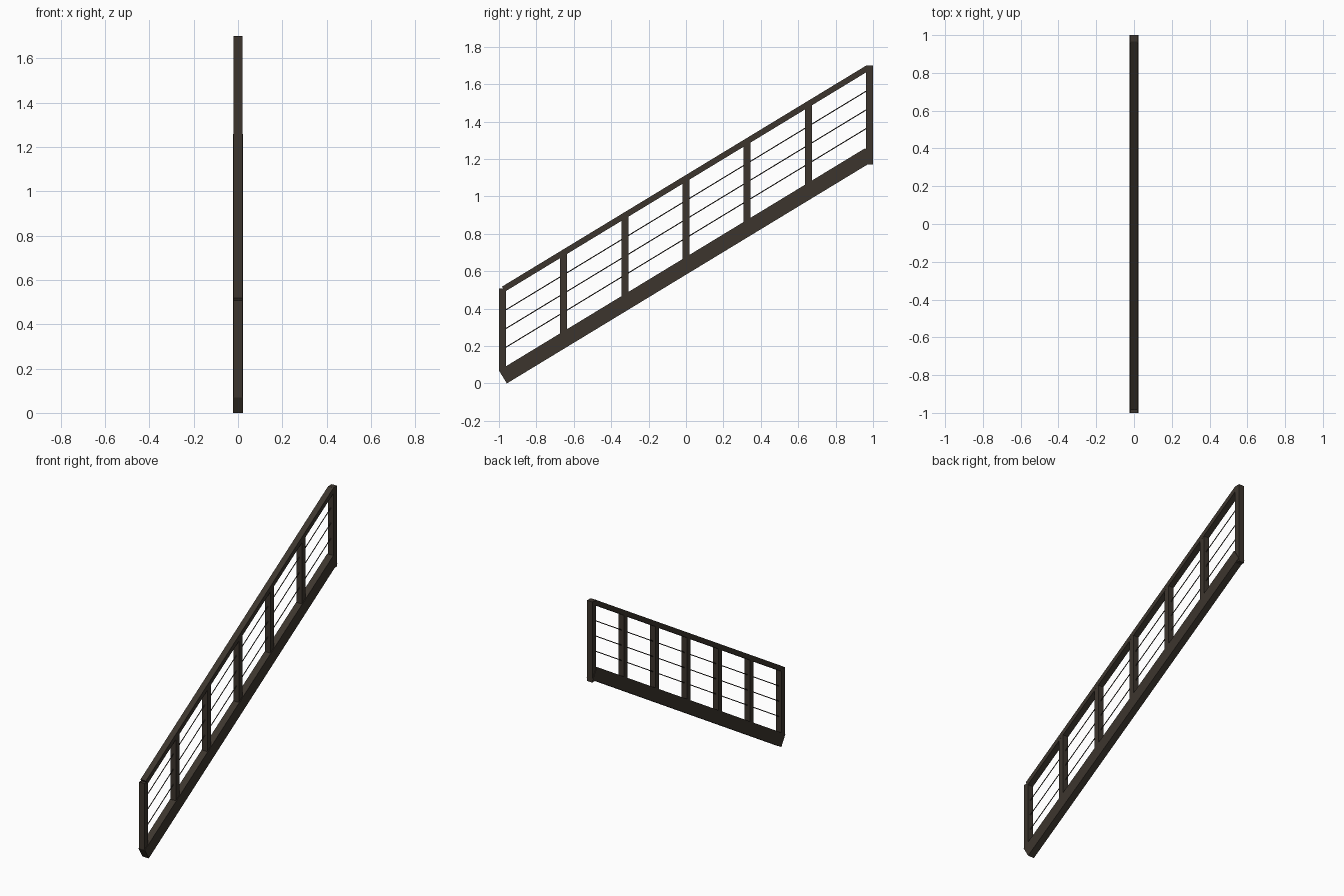
import bpy, bmesh, math
from mathutils import Vector

if "Cube" in bpy.data.objects:
    bpy.data.objects.remove(bpy.data.objects["Cube"])

SLOPE = 0.607
ANG = math.atan(SLOPE)
U = Vector((math.cos(ANG), math.sin(ANG)))      # along the slope (y, z)
N = Vector((-math.sin(ANG), math.cos(ANG)))     # square to the slope


def material(name, rgb):
    m = bpy.data.materials.new(name)
    m.diffuse_color = (*rgb, 1)
    m.use_nodes = True
    m.node_tree.nodes["Principled BSDF"].inputs["Base Color"].default_value = m.diffuse_color
    return m


bronze = material("dark_bronze", (0.046, 0.036, 0.027))


def add_object(name, bm):
    bmesh.ops.recalc_face_normals(bm, faces=bm.faces)
    me = bpy.data.meshes.new(name)
    bm.to_mesh(me)
    bm.free()
    me.materials.append(bronze)
    ob = bpy.data.objects.new(name, me)
    bpy.context.collection.objects.link(ob)
    return ob


def slab(name, profile, half):
    """Extrude a (y, z) profile across x."""
    bm = bmesh.new()
    face = bm.faces.new([bm.verts.new((-half, y, z)) for y, z in profile])
    ext = bmesh.ops.extrude_face_region(bm, geom=[face])
    verts = [g for g in ext["geom"] if isinstance(g, bmesh.types.BMVert)]
    bmesh.ops.translate(bm, verts=verts, vec=(2 * half, 0, 0))
    return add_object(name, bm)


def sloped_bar(name, start, end, thick, half):
    """Bar with square-cut ends; start and end lie on its bottom edge."""
    a, b = Vector(start), Vector(end)
    slab(name, [a, b, b + N * thick, a + N * thick], half)


def post(name, y, z0, z1, half=0.0192):
    w = 0.0185
    slab(name, [(y - w, z0), (y + w, z0), (y + w, z1), (y - w, z1)], half)


# Wide bottom beam and slim hand rail
sloped_bar("bottom_beam", (-0.958, 0), (1.0, 1.958 * SLOPE), 0.081, 0.0225)
sloped_bar("top_rail", (-0.968, 0.491), (0.981, 0.491 + 1.949 * SLOPE), 0.031, 0.0197)

# End posts
post("lower_end_post", -0.9815, 0.07, 0.507)
post("upper_end_post", 0.9815, 1.17, 1.70)

# Intermediate posts, ends buried in the beam and rail
for i in range(-2, 3):
    y = i * 0.327
    post(f"post_{i + 3}", y, 0.64 + y * SLOPE, 1.097 + y * SLOPE)

# Three cables parallel to the slope
for i, z in enumerate((0.778, 0.878, 0.978)):
    bm = bmesh.new()
    bmesh.ops.create_cone(bm, cap_ends=True, segments=8, radius1=0.0028,
                          radius2=0.0028, depth=1.95 / math.cos(ANG))
    ob = add_object(f"cable_{i + 1}", bm)
    ob.rotation_euler = (ANG - math.pi / 2, 0, 0)
    ob.location = (0, 0, z)
    for p in ob.data.polygons:
        p.use_smooth = len(p.vertices) == 4
